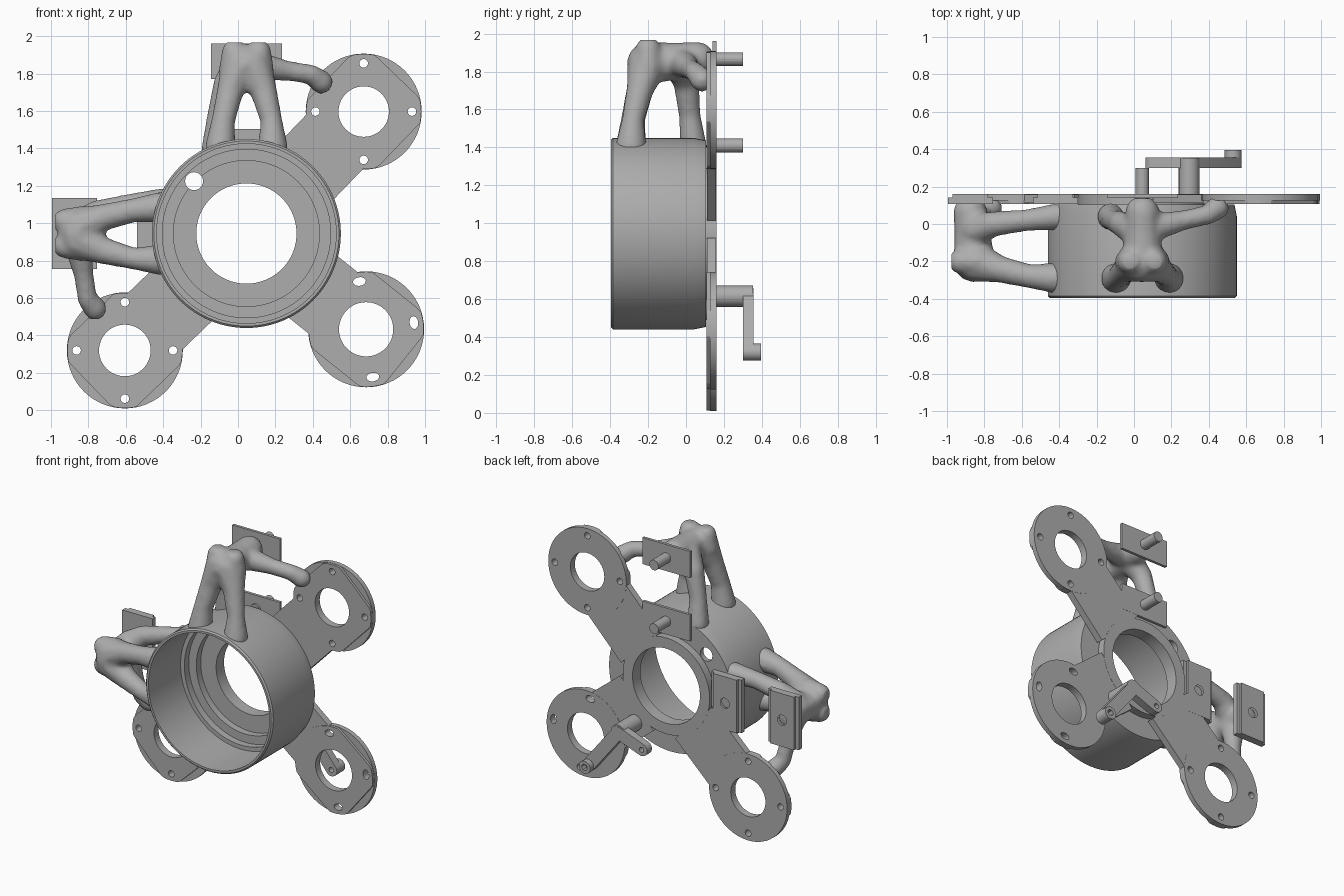
import bpy, bmesh
from math import pi, sin, cos, atan2, radians
from mathutils import Vector, Matrix

if "Cube" in bpy.data.objects:
    bpy.data.objects.remove(bpy.data.objects["Cube"])

grey = bpy.data.materials.new("plain grey")
grey.use_nodes = True
colour = (0.42, 0.42, 0.42, 1)
grey.diffuse_color = colour
grey.node_tree.nodes["Principled BSDF"].inputs["Base Color"].default_value = colour

HUB = Vector((0.045, 0.945))
FRONT, BACK = 0.112, 0.16


def finish(name, bm, smooth=True):
    """Turn a bmesh into a grey object."""
    bmesh.ops.recalc_face_normals(bm, faces=bm.faces)
    mesh = bpy.data.meshes.new(name)
    bm.to_mesh(mesh)
    bm.free()
    mesh.materials.append(grey)
    ob = bpy.data.objects.new(name, mesh)
    bpy.context.collection.objects.link(ob)
    select(ob)
    if smooth:
        bpy.ops.object.shade_smooth_by_angle(angle=radians(30))
    return ob


def select(ob):
    bpy.ops.object.select_all(action='DESELECT')
    ob.select_set(True)
    bpy.context.view_layer.objects.active = ob


def slab(bm, outline, y0, y1):
    """Extrude an (x, z) outline from y0 to y1."""
    face = bm.faces.new([bm.verts.new((p[0], y0, p[1])) for p in outline])
    new = bmesh.ops.extrude_face_region(bm, geom=[face])["geom"]
    verts = [v for v in new if isinstance(v, bmesh.types.BMVert)]
    bmesh.ops.translate(bm, verts=verts, vec=(0, y1 - y0, 0))


def circle(centre, r, n=24, stretch=1, turn=0):
    pts = []
    for i in range(n):
        a, b = r * stretch * cos(2 * pi * i / n), r * sin(2 * pi * i / n)
        pts.append((centre[0] + a * cos(turn) - b * sin(turn),
                    centre[1] + a * sin(turn) + b * cos(turn)))
    return pts


def bar(a, b, half, cap=0):
    """Outline of a strip from a to b."""
    a, b = Vector(a), Vector(b)
    d = (b - a).normalized()
    n = Vector((-d.y, d.x)) * half
    return [a - n - d * cap, b - n + d * cap, b + n + d * cap, a + n - d * cap]


def cut(ob, bm):
    """Subtract a bmesh from an object."""
    cutter = finish("cutter", bm, False)
    cutter.hide_render = True
    select(ob)
    mod = ob.modifiers.new("cut", 'BOOLEAN')
    mod.object, mod.solver = cutter, 'EXACT'
    bpy.ops.object.modifier_apply(modifier=mod.name)
    bpy.data.objects.remove(cutter)


def cut_holes(ob, outlines):
    bm = bmesh.new()
    for outline in outlines:
        slab(bm, outline, -0.1, 0.5)
    cut(ob, bm)


# Barrel with a stepped bore, turned around the y axis
profile = [(0.495, -0.395), (0.505, -0.385), (0.505, 0.04), (0.492, 0.105),
           (0.345, 0.105), (0.345, BACK), (0.268, BACK), (0.268, 0.07),
           (0.39, 0.07), (0.39, 0.02), (0.45, 0.02), (0.45, -0.03),
           (0.48, -0.03), (0.48, -0.395)]
bm = bmesh.new()
N = 96
rings = [[bm.verts.new((HUB.x + r * cos(2 * pi * i / N), y, HUB.y + r * sin(2 * pi * i / N)))
          for i in range(N)] for r, y in profile]
for j, ring in enumerate(rings):
    after = rings[(j + 1) % len(rings)]
    for i in range(N):
        k = (i + 1) % N
        bm.faces.new((ring[i], ring[k], after[k], after[i]))
barrel = finish("barrel", bm)
cut_holes(barrel, [circle((-0.235, 1.225), 0.048)])

# Three round motor mounts on arms
mounts = [("upper", (0.672, 1.597), 0.135, 0, 1, 4),
          ("lower_right", (-0.605, 0.32), 0.138, 0, 1, 4),
          ("lower_left", (0.685, 0.433), 0.145, 8, 1.5, 3)]
for name, pos, bore, offset, stretch, count in mounts:
    c = Vector(pos)
    d = (c - HUB).normalized()
    n = Vector((-d.y, d.x))
    bm = bmesh.new()
    slab(bm, circle(c, 0.31, 64), FRONT + 0.014, BACK)
    mount = finish(name + "_mount", bm)
    # Front layer with its outer sides trimmed straight
    bm = bmesh.new()
    trimmed = []
    for p in circle((0, 0), 0.308, 64):
        u, v = Vector(p).dot(d), Vector(p).dot(n)
        q = c + d * min(u, 0.26) + n * max(-0.26, min(0.26, v))
        if not trimmed or (q - trimmed[-1]).length > 0.001:
            trimmed.append(q)
    slab(bm, trimmed, FRONT - 0.004, FRONT + 0.016)
    face_layer = finish(name + "_mount_front", bm, False)
    holes = [circle(c, bore, 48)]
    for i in range(count):
        a = radians(offset + 90 - 90 * i)
        holes.append(circle(c + 0.258 * Vector((cos(a), sin(a))), 0.023, 16, stretch, a + pi / 2))
    for ob in (mount, face_layer):
        cut_holes(ob, holes)
    bm = bmesh.new()
    slab(bm, bar(HUB + d * 0.3, c - d * 0.2, 0.21), FRONT, BACK - 0.001)
    arm = finish(name + "_arm", bm, False)
    cut_holes(arm, [circle(HUB, 0.268, 48)] + holes[1:])


# Brackets and pads: the second set mirrors the first across the diagonal
def top_side(p):
    return Vector((HUB.x + p[0], p[1], HUB.y + p[2]))


def right_side(p):
    return Vector((HUB.x - p[2], p[1], HUB.y - p[0]))


limbs = [
    [(-.14, -.29, .46, .085), (-.125, -.28, .6, .066), (-.085, -.24, .77, .075), (-.03, -.2, .9, .11)],
    [(.14, -.29, .46, .085), (.135, -.28, .6, .06), (.09, -.24, .77, .075), (.03, -.2, .9, .11)],
    [(-.075, -.2, .88, .075), (-.065, -.2, .97, .07)],
    [(.075, -.2, .88, .075), (.065, -.2, .97, .07)],
    [(0, -.2, .9, .115), (0, -.05, .91, .1), (0, .06, .92, .095)],
    [(-.17, .04, .45, .075), (-.155, .02, .62, .06), (-.11, 0, .8, .07), (-.04, -.03, .89, .09)],
    [(.05, -.02, .9, .08), (.22, .02, .87, .055), (.35, .05, .85, .055), (.4, .085, .81, .065)],
]
for side, place in (("top", top_side), ("right", right_side)):
    bm = bmesh.new()
    for limb in limbs:
        for a, b in zip(limb, limb[1:]):
            a, b = Vector(a), Vector(b)
            steps = max(3, int((a - b).length / 0.018))
            for i in range(steps + 1):
                q = a.lerp(b, i / steps)
                bmesh.ops.create_icosphere(bm, subdivisions=2, radius=q[3],
                                           matrix=Matrix.Translation(place(q)))
    bracket = finish(side + "_bracket", bm, False)
    mod = bracket.modifiers.new("blend", 'REMESH')
    mod.mode, mod.voxel_size = 'VOXEL', 0.014
    relax = bracket.modifiers.new("relax", 'SMOOTH')
    relax.factor, relax.iterations = 0.5, 10
    for m in ("blend", "relax"):
        bpy.ops.object.modifier_apply(modifier=m)
    # Keep the bore and the space behind the plate clear, and drill two eyelets
    bm = bmesh.new()
    slab(bm, circle(HUB, 0.49, 64), -0.6, 0.3)
    slab(bm, circle(HUB, 1.5, 8), 0.135, 0.4)
    cut(bracket, bm)
    bm = bmesh.new()
    for u in (-0.06, 0.06):
        axis = place((0, 0, 1)) - place((0, 0, 0))
        turn = Vector((0, 0, 1)).rotation_difference(axis).to_matrix().to_4x4()
        for r, h in ((0.022, 0.95), (0.042, 1.022)):
            bmesh.ops.create_cone(bm, cap_ends=True, segments=16, radius1=r, radius2=r, depth=0.12,
                                  matrix=Matrix.Translation(place((u, -.2, h + 0.06))) @ turn)
    cut(bracket, bm)
    select(bracket)
    bpy.ops.object.shade_smooth_by_angle(angle=radians(40))

    # Clamping pads with a raised centre and a screw hole
    for label, h in (("outer", 0.92), ("inner", 0.465)):
        bm = bmesh.new()
        for half, y0, y1 in ((0.12, FRONT - 0.005, 0.142), (0.095, 0.14, BACK)):
            ends = [place((u, 0, h)) for u in (-0.19, 0.19)]
            slab(bm, bar(ends[0].xz, ends[1].xz, half), y0, y1)
        pad = finish(f"{side}_{label}_pad", bm, False)
        bm = bmesh.new()
        slab(bm, circle(place((0, 0, h)).xz, 0.036), 0.125, 0.3)
        cut(pad, bm)

# Bent crank on a post behind the lower left arm
elbow, tip, stub = (0.295, 0.615), (0.53, 0.32), (0.105, 0.545)
bm = bmesh.new()
slab(bm, circle(elbow, 0.056), 0.15, 0.352)
finish("crank_post", bm)
for name, end, half in (("long", tip, 0.045), ("short", stub, 0.045)):
    bm = bmesh.new()
    d = Vector(end) - Vector(elbow)
    turn = atan2(d.y, d.x)
    outline = []
    for centre, start in ((end, -pi / 2), (elbow, pi / 2)):
        for i in range(13):
            a = turn + start + pi * i / 12
            outline.append((centre[0] + half * cos(a), centre[1] + half * sin(a)))
    slab(bm, outline, 0.3, 0.355)
    lever = finish(f"crank_{name}_arm", bm)
    cut_holes(lever, [circle(end, 0.018, 12)])
bm = bmesh.new()
slab(bm, circle(tip, 0.045), 0.35, 0.395)
knob = finish("crank_knob", bm)
cut_holes(knob, [circle(tip, 0.024, 6)])
